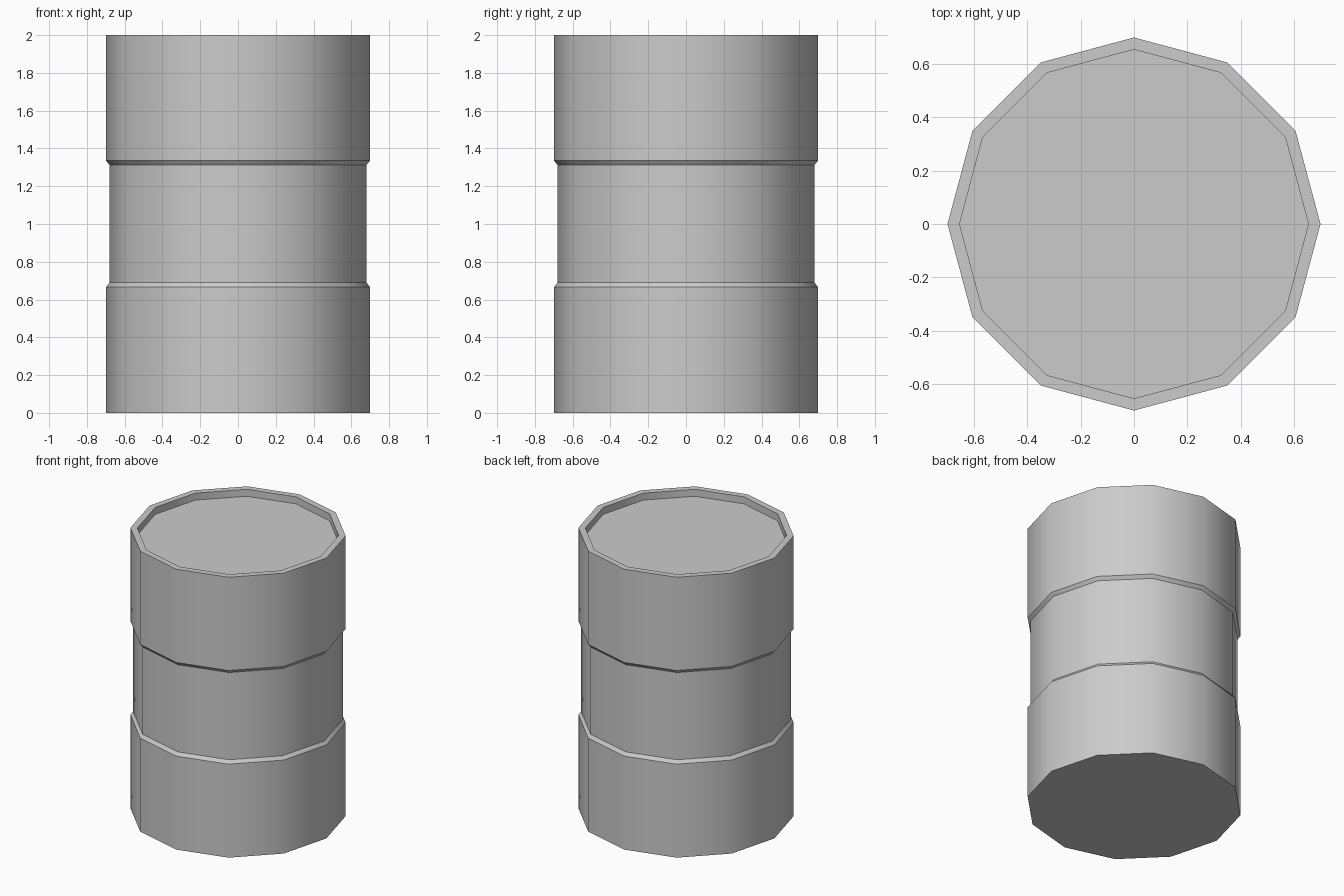
import bpy, bmesh, math

if "Cube" in bpy.data.objects:
    bpy.data.objects.remove(bpy.data.objects["Cube"])

SIDES = 12
# Barrel outline (radius, height): base, waist groove, rim, recessed lid
PROFILE = [(0.698, 0.0), (0.698, 0.667), (0.68, 0.69), (0.68, 1.312),
           (0.698, 1.335), (0.698, 2.0), (0.653, 2.0), (0.653, 1.95)]

bm = bmesh.new()
rings = []
for r, z in PROFILE:
    rings.append([bm.verts.new((r * math.cos(math.tau * i / SIDES),
                                r * math.sin(math.tau * i / SIDES), z))
                  for i in range(SIDES)])

# Walls between neighbouring rings
for a, b in zip(rings, rings[1:]):
    for i in range(SIDES):
        j = (i + 1) % SIDES
        bm.faces.new((a[i], a[j], b[j], b[i]))

# Bottom and recessed lid
bm.faces.new(rings[0][::-1])
bm.faces.new(rings[-1])

mesh = bpy.data.meshes.new("barrel")
bm.to_mesh(mesh)
bm.free()
barrel = bpy.data.objects.new("barrel", mesh)
bpy.context.collection.objects.link(barrel)

# Smooth around the sides, crisp at rims and grooves
bpy.context.view_layer.objects.active = barrel
barrel.select_set(True)
bpy.ops.object.shade_smooth_by_angle(angle=math.radians(34))
